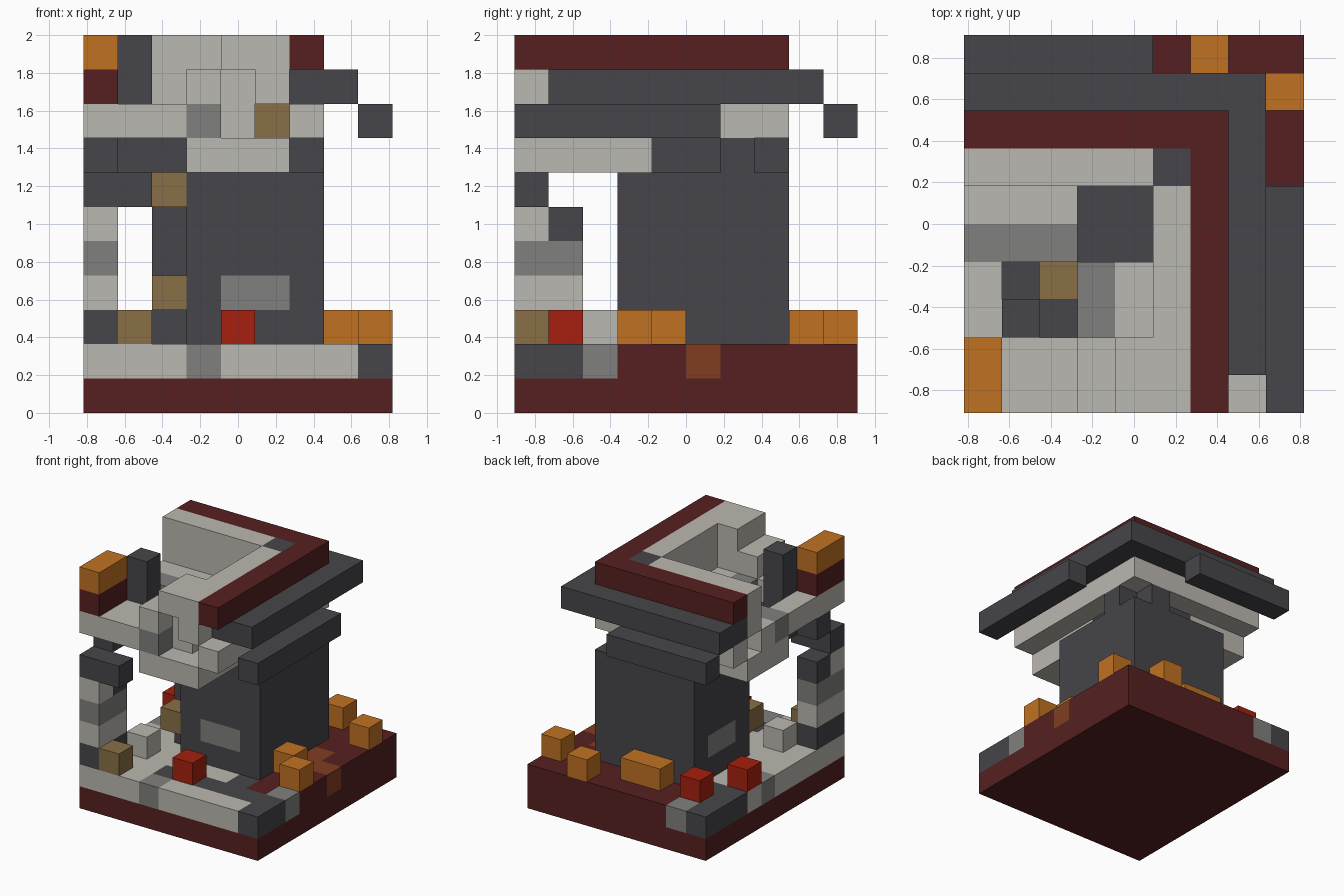
import bpy
import bmesh
from mathutils import Vector

if "Cube" in bpy.data.objects:
    bpy.data.objects.remove(bpy.data.objects["Cube"])

CELL = 2 / 11
ORIGIN = Vector((-4.5 * CELL, -5 * CELL, 0))
PALETTE = {
    "pale_stone": (0.50, 0.48, 0.44),
    "grey_stone": (0.216, 0.216, 0.21),
    "dark_slate": (0.061, 0.061, 0.069),
    "dark_red": (0.093, 0.0144, 0.0144),
    "orange": (0.527, 0.168, 0.016),
    "bright_red": (0.38, 0.0144, 0.0044),
    "tan": (0.25, 0.162, 0.061),
    "rust": (0.216, 0.048, 0.0144),
}
PALE, GREY, SLATE, MAROON, ORANGE, RED, TAN, RUST = PALETTE
materials = {}
for name, rgb in PALETTE.items():
    mat = bpy.data.materials.new(name)
    mat.use_nodes = True
    mat.diffuse_color = (*rgb, 1)
    mat.node_tree.nodes["Principled BSDF"].inputs["Base Color"].default_value = (*rgb, 1)
    materials[name] = mat

blocks = {}  # grid cell -> (part, colour)


def span(r):
    return range(r, r + 1) if isinstance(r, int) else range(r[0], r[1] + 1)


def fill(part, colour, x, y, z):
    """Fill an inclusive range of grid cells; later fills repaint earlier ones."""
    for i in span(x):
        for j in span(y):
            for k in span(z):
                blocks[i, j, k] = (part, colour)


def roof(part, colour, x, y, z):
    """Fill the side wing and its diagonal mirror, the back wing."""
    for i in span(x):
        for j in span(y):
            for k in span(z):
                blocks[i, j, k] = (part, colour)
                if j > 0:
                    blocks[j - 1, i + 1, k] = (part, colour)


# Foundation and paving
fill("foundation", MAROON, (0, 8), (0, 9), 0)
fill("paving", MAROON, (0, 8), (0, 9), 1)
fill("paving", PALE, (0, 5), (0, 2), 1)
fill("paving", PALE, (0, 2), (3, 6), 1)
fill("paving", PALE, (6, 7), 0, 1)
fill("paving", SLATE, (3, 8), 1, 1)
fill("paving", SLATE, 8, 0, 1)
fill("paving", SLATE, 6, 2, 1)
fill("paving", SLATE, (0, 1), (7, 9), 1)
fill("paving", GREY, 1, (8, 9), 1)
fill("paving", GREY, 3, 0, 1)
fill("paving", GREY, 8, 2, 1)
fill("paving", GREY, 0, 5, 1)
fill("paving", RUST, (7, 8), 5, 1)
fill("paving", RUST, 7, 6, 1)

# Loose blocks on the paving
fill("loose_blocks", ORANGE, 8, 3, 2)
fill("loose_blocks", ORANGE, 7, 4, 2)
fill("loose_blocks", ORANGE, 8, 8, 2)
fill("loose_blocks", ORANGE, 6, 9, 2)
fill("loose_blocks", ORANGE, (3, 4), 8, 2)
fill("loose_blocks", RED, 4, 1, 2)
fill("loose_blocks", RED, 1, 8, 2)
fill("loose_blocks", RED, 0, 6, 2)
fill("loose_blocks", PALE, 1, 2, 2)
fill("loose_blocks", TAN, 1, 0, 2)

# Central tower with a notched corner and wall patches
fill("tower", SLATE, (3, 6), (3, 7), (2, 6))
fill("tower", SLATE, 2, (4, 7), (2, 6))
fill("tower", GREY, (4, 5), 3, 3)
fill("tower", GREY, 2, (5, 6), 3)
fill("tower", TAN, 2, 3, 3)
fill("tower", TAN, 2, 3, 6)
fill("tower", SLATE, (3, 5), (4, 6), 7)
roof("tower", SLATE, 6, 6, 7)

# Corner column and its bracket
fill("corner_column", SLATE, 0, (0, 1), 2)
fill("corner_column", PALE, 0, (0, 1), 3)
fill("corner_column", GREY, 0, (0, 1), 4)
fill("corner_column", PALE, 0, 0, 5)
fill("corner_column", SLATE, 0, 1, 5)
fill("corner_column", SLATE, (0, 1), 0, 6)
fill("bracket", SLATE, 0, 1, 7)
fill("bracket", SLATE, (1, 2), 2, 7)
fill("bracket", SLATE, 1, 3, 7)

# Broken front corner of the gallery
fill("corner_gallery", PALE, (0, 2), (0, 1), 8)
fill("corner_gallery", PALE, 0, (2, 3), 8)
fill("corner_gallery", MAROON, 0, (0, 1), 9)
fill("corner_gallery", ORANGE, 0, (0, 1), 10)
fill("corner_post", SLATE, 1, 2, (8, 10))

# Stepped eaves along the side and back
roof("lower_eaves", PALE, (3, 5), (0, 3), 7)
roof("upper_eaves", GREY, 3, (0, 3), 8)
roof("upper_eaves", PALE, 4, (1, 3), 8)
roof("upper_eaves", PALE, 5, (2, 6), 8)
roof("upper_eaves", TAN, 5, 2, 8)
roof("upper_eaves", PALE, 6, (0, 7), 8)
roof("hanging_rim", SLATE, 8, (0, 5), 8)
roof("roof_tiles", SLATE, (6, 7), (1, 8), 9)
roof("parapet", PALE, 5, (0, 6), (9, 10))
fill("parapet", SLATE, 5, 6, 10)
fill("parapet", PALE, 3, (0, 1), 9)
fill("parapet", PALE, 4, 1, 9)
fill("parapet", PALE, 4, (0, 1), 10)
roof("roof_ridge", MAROON, 6, (0, 7), 10)


def exposed_quads(cell):
    """Yield the corners of every face of a cell that touches open air."""
    for axis in range(3):
        for side in (0, 1):
            near = list(cell)
            near[axis] += 2 * side - 1
            if tuple(near) in blocks:
                continue
            u, v = (axis + 1) % 3, (axis + 2) % 3
            quad = []
            for a, b in ((0, 0), (1, 0), (1, 1), (0, 1)):
                p = Vector(cell)
                p[axis] += side
                p[u] += a
                p[v] += b
                quad.append(ORIGIN + p * CELL)
            yield quad if side else quad[::-1]


# Turn each part into one mesh of visible faces
for part in dict.fromkeys(p for p, c in blocks.values()):
    mesh = bpy.data.meshes.new(part)
    bm = bmesh.new()
    slots = []
    for cell, (owner, colour) in blocks.items():
        if owner != part:
            continue
        if colour not in slots:
            slots.append(colour)
            mesh.materials.append(materials[colour])
        for quad in exposed_quads(cell):
            face = bm.faces.new([bm.verts.new(p) for p in quad])
            face.material_index = slots.index(colour)
    bmesh.ops.remove_doubles(bm, verts=bm.verts, dist=CELL / 100)
    bmesh.ops.dissolve_limit(bm, angle_limit=0.01, verts=bm.verts,
                             edges=bm.edges, delimit={"MATERIAL"})
    bm.to_mesh(mesh)
    bm.free()
    bpy.context.collection.objects.link(bpy.data.objects.new(part, mesh))
